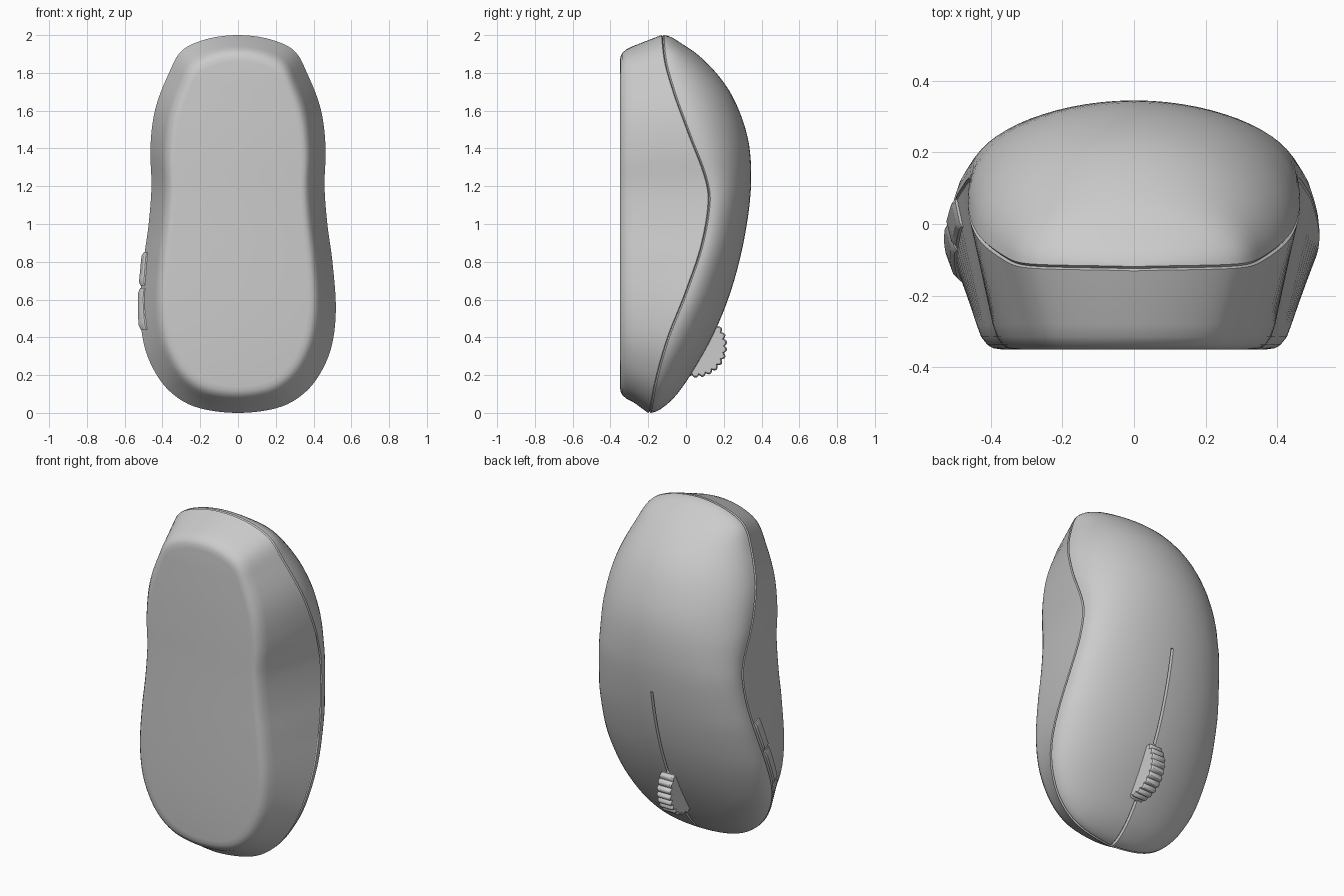
import bpy, bmesh, math
from math import sin, cos, pi

if "Cube" in bpy.data.objects:
    bpy.data.objects.remove(bpy.data.objects["Cube"])

GREY = bpy.data.materials.new("grey_plastic")
GREY.diffuse_color = (0.6, 0.6, 0.6, 1)
GREY.use_nodes = True
GREY.node_tree.nodes["Principled BSDF"].inputs["Base Color"].default_value = GREY.diffuse_color


def curve(points):
    """Smooth curve through (z, value) points, eased at both ends of the length."""
    ts = [math.acos(max(-1, min(1, 1 - z))) for z, _ in points]
    vs = [v for _, v in points]
    n = len(ts)
    slope = []
    for i in range(n):
        a, b = max(i - 1, 0), min(i + 1, n - 1)
        slope.append((vs[b] - vs[a]) / (ts[b] - ts[a]))

    def value(t):
        i = 0
        while i < n - 2 and t > ts[i + 1]:
            i += 1
        h = ts[i + 1] - ts[i]
        u = (t - ts[i]) / h
        return ((2*u**3 - 3*u**2 + 1) * vs[i] + (u**3 - 2*u*u + u) * h * slope[i]
                + (3*u*u - 2*u**3) * vs[i + 1] + (u**3 - u*u) * h * slope[i + 1])
    return value


# half width, seam line and crest line along the length
width = curve([(0, 0), (.03, .22), (.1, .345), (.2, .43), (.35, .495), (.55, .518), (.8, .50),
               (1.0, .473), (1.2, .458), (1.4, .464), (1.6, .44), (1.8, .365), (1.92, .295),
               (1.975, .18), (2, 0)])
seam = curve([(0, -.195), (.14, -.165), (.38, -.10), (.65, .005), (.89, .085), (1.13, .123),
              (1.26, .10), (1.47, .02), (1.69, -.06), (1.87, -.11), (2, -.125)])
crest = curve([(0, -.195), (.03, -.12), (.09, -.055), (.21, .03), (.48, .175), (.7, .255),
               (.94, .312), (1.18, .343), (1.39, .338), (1.55, .30), (1.72, .22), (1.89, .07),
               (1.96, -.03), (2, -.125)])


def loft(name, rows, caps=False, angle=35):
    """Skin closed cross-sections into one solid."""
    bm = bmesh.new()
    grid = [[bm.verts.new(p) for p in row] for row in rows]
    n = len(rows[0])
    for r0, r1 in zip(grid, grid[1:]):
        for j in range(n):
            k = (j + 1) % n
            bm.faces.new((r0[j], r0[k], r1[k], r1[j]))
    if caps:
        bm.faces.new(grid[0])
        bm.faces.new(grid[-1])
    bmesh.ops.remove_doubles(bm, verts=bm.verts, dist=.0004)
    bmesh.ops.recalc_face_normals(bm, faces=bm.faces)
    me = bpy.data.meshes.new(name)
    bm.to_mesh(me)
    bm.free()
    me.materials.append(GREY)
    ob = bpy.data.objects.new(name, me)
    bpy.context.collection.objects.link(ob)
    smooth(ob, angle)
    return ob


def smooth(ob, angle):
    bpy.ops.object.select_all(action='DESELECT')
    bpy.context.view_layer.objects.active = ob
    ob.select_set(True)
    bpy.ops.object.shade_smooth_by_angle(angle=math.radians(angle))


STEPS = 72
params = [pi * i / STEPS for i in range(STEPS + 1)]

# base: sloping side walls with a rounded edge into the flat foot
rows = []
for t in params:
    w, s, z = width(t), seam(t), -cos(t)
    half = [(w * .985, s, z * .992), (w, s - .006, z)]
    for y, sx, sz in ((-.28, .85, .942), (-.315, .825, .925), (-.338, .79, .905),
                      (-.347, .76, .885), (-.35, .72, .86)):
        half.append((w * sx, y, z * sz))
    rows.append([(x, y, 1 + k) for x, y, k in half] +
                [(-x, y, 1 + k) for x, y, k in reversed(half)])
loft("base", rows, angle=40)

# domed top shell
rows = []
for t in params:
    w, s, z = width(t), seam(t), -cos(t)
    h = max(crest(t) - s - .006, 0)
    row = [(w * .985, s, 1 + z * .992)]
    row += [(w * cos(pi * j / 32), s + .006 + h * sin(pi * j / 32), 1 + z) for j in range(33)]
    row.append((-w * .985, s, 1 + z * .992))
    rows.append(row)
shell = loft("top_shell", rows)

# thin groove along the middle of the shell
rows = [[(x, -.195 + dy, -.03) for x, dy in ((-.008, -.02), (.008, -.02), (.008, .05), (-.008, .05))]]
for i in range(25):
    t = .02 + 1.55 * i / 24
    y, z = crest(t), 1 - cos(t)
    rows.append([(-.008, y - .02, z + .012), (.008, y - .02, z + .012),
                 (.008, y + .05, z - .012), (-.008, y + .05, z - .012)])
cutter = loft("groove_cutter", rows, caps=True)
cutter.hide_render = True
mod = shell.modifiers.new("groove", 'BOOLEAN')
mod.operation, mod.object, mod.solver = 'DIFFERENCE', cutter, 'EXACT'
bpy.context.view_layer.objects.active = shell
bpy.ops.object.modifier_apply(modifier="groove")
bpy.data.objects.remove(cutter)
smooth(shell, 35)

# ribbed scroll wheel
TEETH, SUB = 26, 6
rows = []
for x, inset in ((-.045, .008), (-.037, 0), (.037, 0), (.045, .008)):
    ring = []
    for i in range(TEETH * SUB):
        a = 2 * pi * i / (TEETH * SUB)
        r = .155 - inset + .014 * abs(sin(a * TEETH / 2))
        ring.append((x, .05 + r * cos(a), .355 + r * sin(a)))
    rows.append(ring)
loft("scroll_wheel", rows, caps=True, angle=40)


# two thumb buttons just below the seam on the left wall
def thumb_button(name, z0, z1):
    rows = []
    for i in range(11):
        z = z0 + (z1 - z0) * i / 10
        t = math.acos(1 - z)
        w, s = width(t), seam(t)
        out = .008 if i in (0, 10) else .017
        row = []
        for drop, o in ((.004, -.03), (.004, out * .5), (.014, out), (.07, out),
                        (.082, out * .5), (.082, -.03)):
            wall = w * (1 - .15 * drop / (s + .28))
            row.append((-(wall + o), s - drop, z))
        rows.append(row)
    loft(name, rows, caps=True, angle=30)


thumb_button("thumb_button_lower", .44, .66)
thumb_button("thumb_button_upper", .675, .85)
